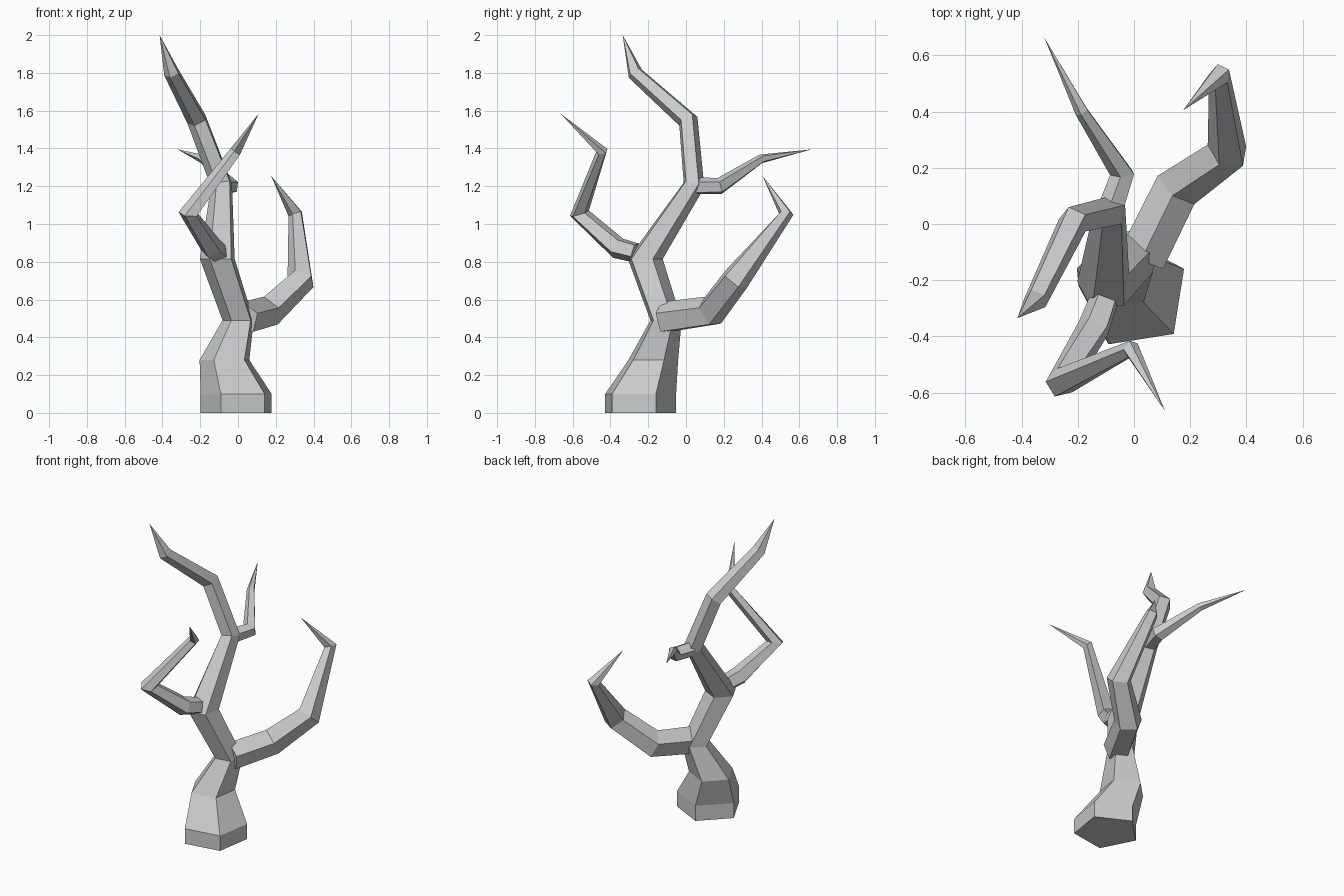
import bpy, bmesh, math
from mathutils import Vector

if "Cube" in bpy.data.objects:
    bpy.data.objects.remove(bpy.data.objects["Cube"])


def limb(name, path, tip, sides=5, flat=0, phase=27):
    """Tapering faceted tube. path = (x, y, z, radius); the first `flat` rings stay level."""
    pts = [Vector(p[:3]) for p in path] + [Vector(tip)]
    bm = bmesh.new()
    rings = []
    normal = Vector((0, 0, 1))
    ref = Vector((1, 0, 0))
    for i, p in enumerate(path):
        # ring plane bisects the neighbouring segments
        if i < flat:
            n = Vector((0, 0, 1))
        else:
            n = (pts[i + 1] - pts[i]).normalized()
            if i > 0:
                n = (n + (pts[i] - pts[i - 1]).normalized()).normalized()
        ref = normal.rotation_difference(n) @ ref
        normal = n
        side = n.cross(ref)
        ring = []
        for k in range(sides):
            a = math.radians(phase) + k * math.tau / sides
            ring.append(bm.verts.new(pts[i] + p[3] * (ref * math.cos(a) + side * math.sin(a))))
        rings.append(ring)
    bm.faces.new(rings[0][::-1])
    for a, b in zip(rings, rings[1:]):
        for k in range(sides):
            j = (k + 1) % sides
            bm.faces.new((a[k], a[j], b[j], b[k]))
    end = bm.verts.new(tip)
    for k in range(sides):
        bm.faces.new((rings[-1][k], rings[-1][(k + 1) % sides], end))
    bmesh.ops.recalc_face_normals(bm, faces=bm.faces)
    mesh = bpy.data.meshes.new(name)
    bm.to_mesh(mesh)
    bm.free()
    obj = bpy.data.objects.new(name, mesh)
    bpy.context.collection.objects.link(obj)
    return obj


# Crooked trunk with a wide foot, running up into the tallest branch
limb("trunk", [(0, -0.25, 0, 0.2), (0, -0.25, 0.1, 0.2), (-0.065, -0.18, 0.28, 0.14),
               (0.005, -0.11, 0.49, 0.088), (-0.105, -0.22, 0.815, 0.098),
               (-0.085, 0.04, 1.21, 0.06), (-0.215, 0.01, 1.55, 0.056),
               (-0.35, -0.27, 1.8, 0.043)], (-0.415, -0.335, 2.0), flat=5)

# Heavy lower branch, right and back
limb("lower_branch", [(0.03, -0.12, 0.5, 0.088), (0.155, 0.13, 0.535, 0.087),
                      (0.335, 0.26, 0.705, 0.077), (0.305, 0.53, 1.055, 0.04)],
     (0.175, 0.405, 1.255))

# Middle branch, front left
limb("middle_branch", [(-0.105, -0.27, 0.85, 0.055), (-0.14, -0.365, 0.875, 0.06),
                       (-0.26, -0.565, 1.055, 0.055), (-0.01, -0.445, 1.385, 0.032)],
     (0.11, -0.665, 1.585))

# Thin upper twig, pointing back
limb("upper_twig", [(-0.08, 0.06, 1.2, 0.048), (-0.04, 0.18, 1.2, 0.046),
                    (-0.185, 0.4, 1.345, 0.025)], (-0.32, 0.665, 1.395))
